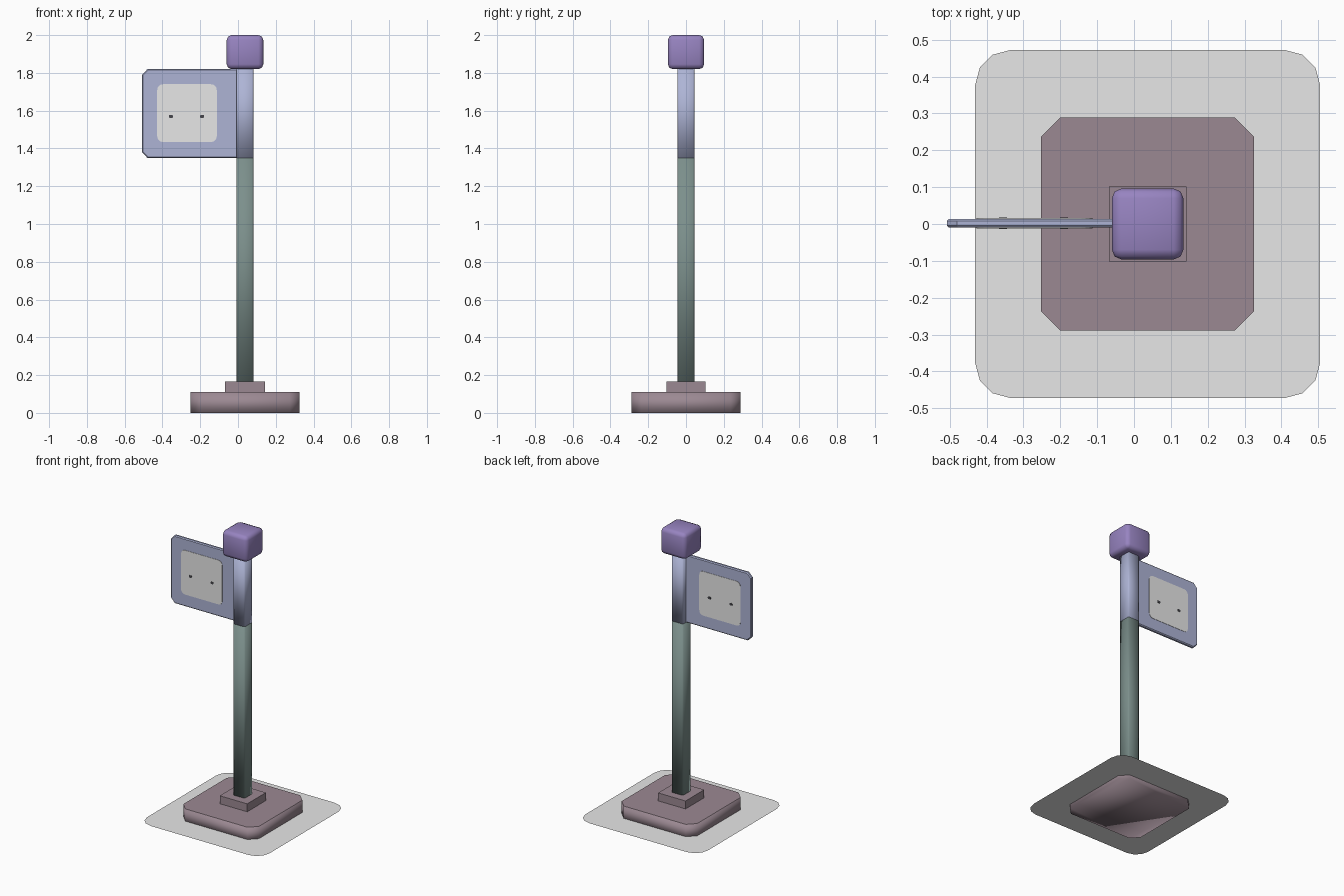
import bpy, bmesh
from math import sin, cos, pi
from mathutils import Vector, Matrix

if "Cube" in bpy.data.objects:
    bpy.data.objects.remove(bpy.data.objects["Cube"])

AXIS = 0.037  # x position of the pole


def material(name, rgb):
    m = bpy.data.materials.new(name)
    m.use_nodes = True
    m.diffuse_color = (*rgb, 1)
    m.node_tree.nodes["Principled BSDF"].inputs["Base Color"].default_value = (*rgb, 1)
    return m


GREY = material("light grey", (0.8, 0.8, 0.8))
STONE = material("mauve stone", (0.33, 0.25, 0.29))
GREEN = material("grey green", (0.2, 0.276, 0.26))
BLUE = material("slate blue", (0.42, 0.456, 0.666))
PURPLE = material("purple", (0.31, 0.23, 0.53))
DARK = material("dark grey", (0.06, 0.06, 0.07))


def finish(name, bm, mat, smooth=False):
    bmesh.ops.recalc_face_normals(bm, faces=bm.faces)
    mesh = bpy.data.meshes.new(name)
    bm.to_mesh(mesh)
    bm.free()
    mesh.materials.append(mat)
    for p in mesh.polygons:
        p.use_smooth = smooth
    obj = bpy.data.objects.new(name, mesh)
    bpy.context.collection.objects.link(obj)
    return obj


def box(name, lo, hi, mat, bevel=0, segments=1, vertical_only=False):
    lo, hi = Vector(lo), Vector(hi)
    bm = bmesh.new()
    bmesh.ops.create_cube(bm, size=1, matrix=Matrix.Translation((lo + hi) / 2)
                          @ Matrix.Diagonal((*(hi - lo), 1)))
    if bevel:
        edges = [e for e in bm.edges if not vertical_only
                 or abs(e.verts[0].co.z - e.verts[1].co.z) > 1e-4]
        bmesh.ops.bevel(bm, geom=edges, offset=bevel, segments=segments,
                        profile=0.5, affect='EDGES')
    return finish(name, bm, mat, smooth=bevel > 0)


def rounded_rect(w, h, r, segments):
    """Outline of a rounded rectangle centred on the origin."""
    pts = []
    for i, (sx, sy) in enumerate([(1, 1), (-1, 1), (-1, -1), (1, -1)]):
        for k in range(segments + 1):
            a = (i + k / segments) * pi / 2
            pts.append((sx * (w / 2 - r) + r * cos(a), sy * (h / 2 - r) + r * sin(a)))
    return pts


def upright_plate(name, cx, cz, w, h, r, y0, y1, mat, segments=4):
    bm = bmesh.new()
    rings = [[bm.verts.new((cx + x, y, cz + z)) for x, z in rounded_rect(w, h, r, segments)]
             for y in (y0, y1)]
    n = len(rings[0])
    for ring in rings:
        bm.faces.new(ring)
    for i in range(n):
        j = (i + 1) % n
        bm.faces.new((rings[0][i], rings[0][j], rings[1][j], rings[1][i]))
    return finish(name, bm, mat)


# Thin ground sheet
bm = bmesh.new()
bm.faces.new([bm.verts.new((AXIS + x, y, 0.025)) for x, y in rounded_rect(0.936, 0.944, 0.095, 3)])
finish("ground_sheet", bm, GREY)

# Softly shaded base with cut corners and an inner ring on top
bm = bmesh.new()
corners = rounded_rect(0.578, 0.578, 0.052, 1)
low, high = [[bm.verts.new((AXIS + x, y, z)) for x, y in corners] for z in (0, 0.11)]
bm.faces.new(low)
top = bm.faces.new(high)
for i in range(8):
    j = (i + 1) % 8
    bm.faces.new((low[i], low[j], high[j], high[i]))
bmesh.ops.inset_individual(bm, faces=[top], thickness=0.12)
finish("base", bm, STONE, smooth=True)

# Collar, two-tone pole and cap
box("collar", (AXIS - 0.105, -0.102, 0.10), (AXIS + 0.105, 0.102, 0.165), STONE)
for name, z0, z1, mat in (("lower_pole", 0.16, 1.35, GREEN), ("upper_pole", 1.35, 1.83, BLUE)):
    box(name, (AXIS - 0.045, -0.045, z0), (AXIS + 0.045, 0.045, z1), mat, 0.008, 1, True)
box("cap", (AXIS - 0.097, -0.096, 1.82), (AXIS + 0.097, 0.096, 2.0), PURPLE, 0.026, 2)

# Sign board with cut outer corners and thin bevelled rim
bm = bmesh.new()
outline = [(0.02, 1.35), (0.02, 1.82), (-0.48, 1.82), (-0.508, 1.79), (-0.508, 1.38), (-0.48, 1.35)]
face = bm.faces.new([bm.verts.new((x, -0.010, z)) for x, z in outline])
ext = bmesh.ops.extrude_face_region(bm, geom=[face])
for v in ext["geom"]:
    if isinstance(v, bmesh.types.BMVert):
        v.co.y = 0.014
rim = [e for e in bm.edges if abs(e.verts[0].co.y - e.verts[1].co.y) < 1e-4]
bmesh.ops.bevel(bm, geom=rim, offset=0.006, segments=1, affect='EDGES')
finish("sign_board", bm, BLUE)

# Pale panel and two small dark marks on each side of the board
for side, y, d in (("front", -0.010, -1), ("back", 0.014, 1)):
    upright_plate(side + "_panel", -0.27, 1.587, 0.315, 0.306, 0.03, y - d * 0.001, y + d * 0.002, GREY)
    for label, x in (("right", -0.355), ("left", -0.19)):
        upright_plate(f"{side}_{label}_mark", x, 1.57, 0.022, 0.016, 0.004,
                      y + d * 0.001, y + d * 0.004, DARK, 1)
